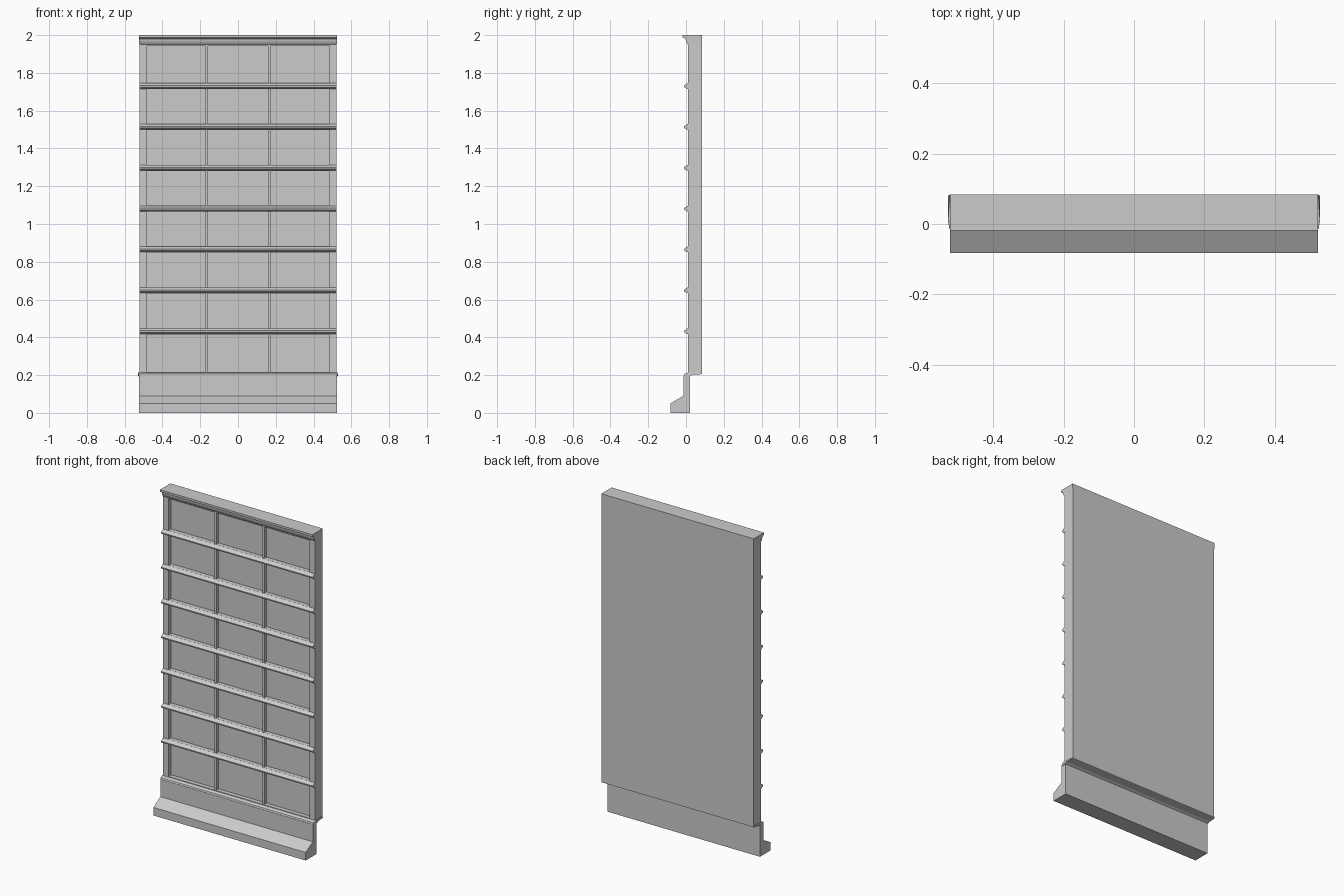
import bpy

if "Cube" in bpy.data.objects:
    bpy.data.objects.remove(bpy.data.objects["Cube"])

HW = 0.522           # half width of the wall panel
FRONT, BACK = 0.01, 0.084
GLASS = 0.037        # depth of the recessed panes


def mesh(name, verts, faces):
    me = bpy.data.meshes.new(name)
    me.from_pydata(verts, [], faces)
    ob = bpy.data.objects.new(name, me)
    bpy.context.collection.objects.link(ob)
    return ob


def extrude(name, profile):
    """Run a (y, z, half width) profile along x; points go front-bottom, back, up, forward."""
    n = len(profile)
    verts = [(-w, y, z) for y, z, w in profile] + [(w, y, z) for y, z, w in profile]
    faces = [(i, i + n, (i + 1) % n + n, (i + 1) % n) for i in range(n)]
    faces += [tuple(range(n)), tuple(range(2 * n - 1, n - 1, -1))]
    ob = mesh(name, verts, [f[::-1] for f in faces])
    ob.data.flip_normals()
    # make every shell point outward
    import bmesh
    bm = bmesh.new()
    bm.from_mesh(ob.data)
    bmesh.ops.recalc_face_normals(bm, faces=bm.faces)
    bm.to_mesh(ob.data)
    bm.free()
    return ob


def box(name, x0, x1, y0, y1, z0, z1):
    verts = [(x, y, z) for z in (z0, z1) for x, y in ((x0, y0), (x1, y0), (x1, y1), (x0, y1))]
    faces = [(3, 2, 1, 0), (4, 5, 6, 7), (0, 1, 5, 4), (1, 2, 6, 5), (2, 3, 7, 6), (3, 0, 4, 7)]
    return mesh(name, verts, faces)


# Plinth with a sloping foot
extrude("plinth", [(y, z, 0.524) for y, z in (
    (-0.083, 0), (0.022, 0), (0.022, 0.198), (-0.014, 0.198), (-0.014, 0.09), (-0.083, 0.05))])

# Sill trim over the plinth, slightly wider than the wall
extrude("sill_trim", [
    (-0.014, 0.193, 0.524), (0.022, 0.195, 0.529), (0.035, 0.202, 0.529), (0.08, 0.205, 0.529),
    (0.084, 0.207, 0.524), (0.084, 0.213, 0.524), (0.01, 0.213, 0.529), (-0.008, 0.206, 0.526)])

# Recessed pane slab and surrounding frame
box("pane_back", -HW, HW, GLASS, BACK, 0.207, 1.96)
for side, name in ((-1, "left_stile"), (1, "right_stile")):
    a, b = sorted((side * 0.485, side * HW))
    box(name, a, b, FRONT, GLASS, 0.207, 1.96)
box("bottom_rail", -0.485, 0.485, FRONT, GLASS, 0.207, 0.217)
box("top_rail", -0.485, 0.485, FRONT, GLASS, 1.943, 1.96)

# Thin vertical mullions
for side, name in ((-1, "left_mullion"), (1, "right_mullion")):
    x = side * 0.165
    box(name, x - 0.006, x + 0.006, FRONT + 0.004, GLASS, 0.217, 1.943)

# Horizontal rails, each with a pointed ledge on the front
for i in range(7):
    z = 0.432 + i * 0.2163
    box(f"cross_rail_{i + 1}", -0.485, 0.485, FRONT, GLASS, z - 0.016, z + 0.016)
    extrude(f"ledge_{i + 1}", [(y, z + dz, HW) for y, dz in (
        (-0.009, -0.006), (0.005, -0.014), (0.012, -0.014),
        (0.012, 0.016), (0.006, 0.015), (-0.011, 0.003))])

# Cornice on top, coved at the front
extrude("cornice", [(y, z, w) for y, z, w in (
    (0.010, 1.95, HW), (BACK, 1.95, HW), (BACK, 2.0, 0.524), (-0.018, 2.0, 0.524),
    (-0.018, 1.987, 0.524), (-0.002, 1.979, 0.524), (0.001, 1.965, 0.524), (0.006, 1.955, 0.523))])
